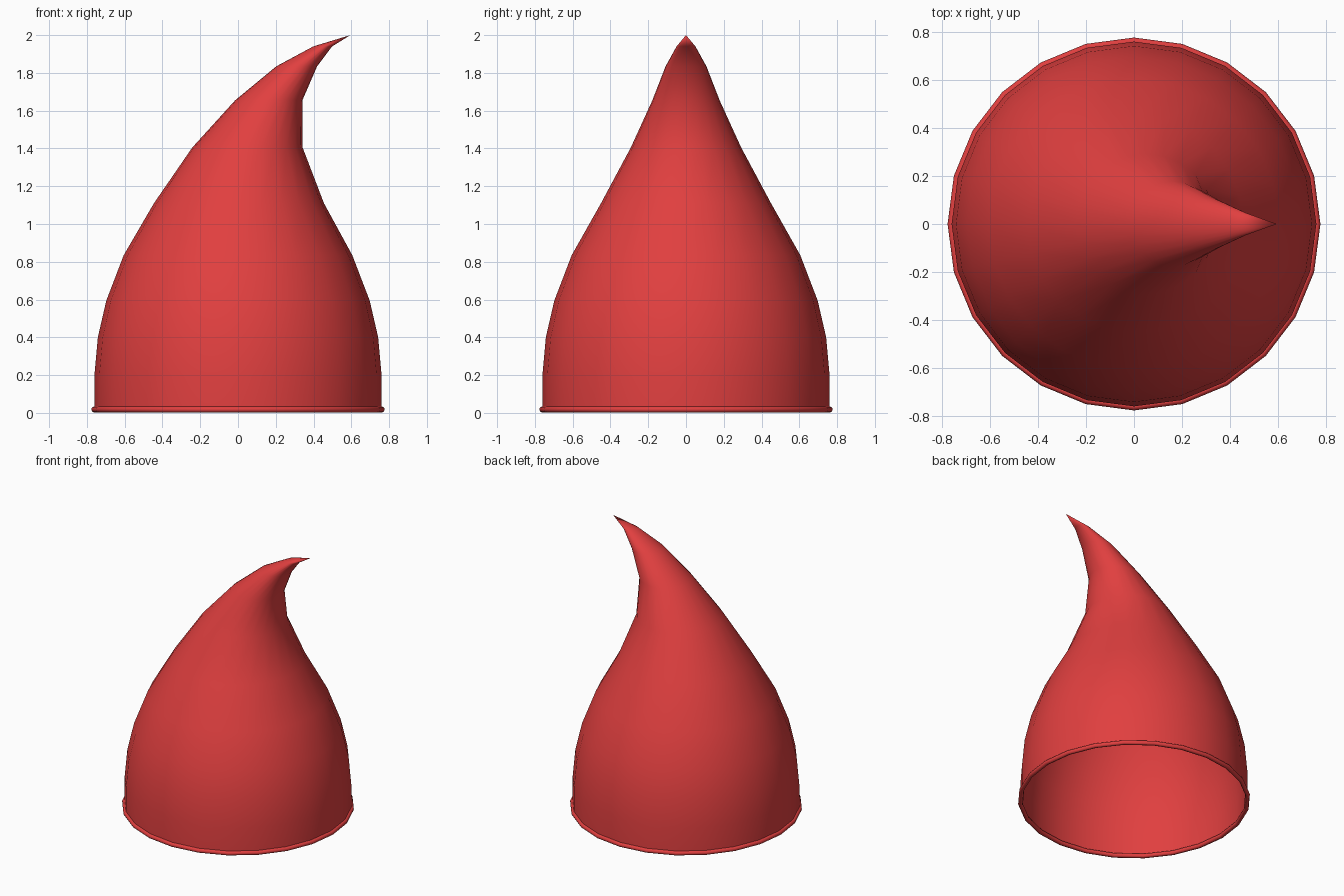
import bpy, bmesh
from math import cos, sin, pi

if "Cube" in bpy.data.objects:
    bpy.data.objects.remove(bpy.data.objects["Cube"])

SIDES = 24
red = bpy.data.materials.new("red_felt")
red.diffuse_color = (0.75, 0.05, 0.05, 1)
red.use_nodes = True
red.node_tree.nodes["Principled BSDF"].inputs["Base Color"].default_value = red.diffuse_color

# Horizontal rings: (height, sideways shift, radius)
RINGS = [(0.018, 0, 0.76), (0.2, 0, 0.76), (0.4, 0, 0.742), (0.595, 0, 0.697),
         (0.835, 0, 0.605), (1.11, 0.005, 0.45), (1.405, 0.05, 0.292),
         (1.655, 0.163, 0.178), (1.835, 0.311, 0.108), (1.94, 0.448, 0.05)]


def ring(bm, z, shift, r):
    return [bm.verts.new((shift + r * cos(2 * pi * i / SIDES),
                          r * sin(2 * pi * i / SIDES), z)) for i in range(SIDES)]


def finish(obj):
    obj.data.materials.append(red)
    for p in obj.data.polygons:
        p.use_smooth = True


# Hat cone: open at the bottom, bending to a curled tip
bm = bmesh.new()
loops = [ring(bm, *r) for r in RINGS]
for a, b in zip(loops, loops[1:]):
    for i in range(SIDES):
        j = (i + 1) % SIDES
        bm.faces.new((a[i], a[j], b[j], b[i]))
tip = bm.verts.new((0.595, 0, 2.0))
top = loops[-1]
for i in range(SIDES):
    bm.faces.new((top[i], top[(i + 1) % SIDES], tip))
mesh = bpy.data.meshes.new("hat_cone")
bm.to_mesh(mesh)
bm.free()
cone = bpy.data.objects.new("hat_cone", mesh)
bpy.context.collection.objects.link(cone)
finish(cone)

# Thin rolled hem around the opening
bpy.ops.mesh.primitive_torus_add(major_radius=0.761, minor_radius=0.016,
                                 major_segments=SIDES, minor_segments=8,
                                 location=(0, 0, 0.018))
hem = bpy.context.object
hem.name = "hem"
finish(hem)
